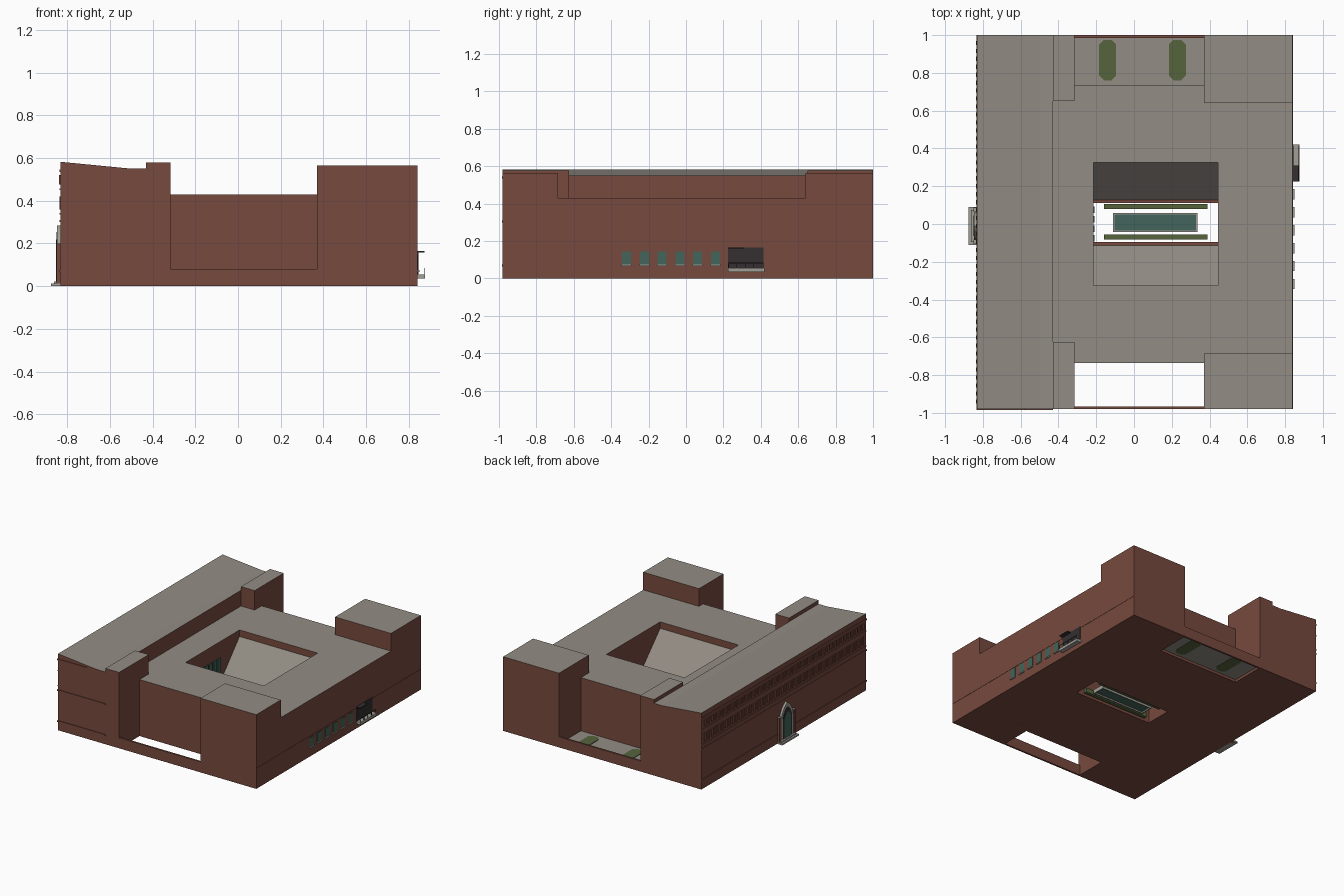
import bpy, bmesh
from math import cos, sin, pi

cube = bpy.data.objects.get("Cube")
if cube:
    bpy.data.objects.remove(cube, do_unlink=True)


def material(name, r, g, b):
    m = bpy.data.materials.new(name)
    m.use_nodes = True
    m.diffuse_color = (r, g, b, 1)
    bsdf = next(n for n in m.node_tree.nodes if n.type == 'BSDF_PRINCIPLED')
    bsdf.inputs["Base Color"].default_value = (r, g, b, 1)
    return m


BRICK = material("red brick", .185, .068, .048)
ROOF = material("roof grey", .29, .265, .23)
STONE = material("pale stone", .36, .345, .31)
GLASS = material("teal glass", .055, .13, .105)
GREEN = material("hedge green", .09, .127, .046)
DARK = material("dark metal", .035, .028, .03)


def finish(name, bm, mat, top=None):
    """Turn a bmesh into an object; upward faces take the top material."""
    bmesh.ops.recalc_face_normals(bm, faces=bm.faces[:])
    mesh = bpy.data.meshes.new(name)
    mesh.materials.append(mat)
    if top:
        mesh.materials.append(top)
        for f in bm.faces:
            f.material_index = int(f.normal.z > .3)
    bm.to_mesh(mesh)
    bm.free()
    obj = bpy.data.objects.new(name, mesh)
    bpy.context.collection.objects.link(obj)
    return obj


def add_prism(bm, profile, axis, a, b):
    """Extrude a closed 2D profile along an axis between a and b."""
    def place(u, v, w):
        return {'x': (w, u, v), 'y': (u, w, v), 'z': (u, v, w)}[axis]
    lo = [bm.verts.new(place(u, v, a)) for u, v in profile]
    hi = [bm.verts.new(place(u, v, b)) for u, v in profile]
    bm.faces.new(lo)
    bm.faces.new(hi)
    for i in range(len(lo)):
        j = (i + 1) % len(lo)
        bm.faces.new((lo[i], lo[j], hi[j], hi[i]))


def prism(name, profile, axis, a, b, mat, top=None):
    bm = bmesh.new()
    add_prism(bm, profile, axis, a, b)
    return finish(name, bm, mat, top)


def boxes(name, items, mat, top=None):
    """One object from several boxes given as (x0, x1, y0, y1, z0, z1)."""
    bm = bmesh.new()
    for x0, x1, y0, y1, z0, z1 in items:
        add_prism(bm, [(x0, y0), (x1, y0), (x1, y1), (x0, y1)], 'z', z0, z1)
    return finish(name, bm, mat, top)


W, E, S, N = -.83, .84, -.98, 1.0       # outer walls
WING, GAP_W, GAP_E = -.43, -.315, .37   # wing edge and end recesses
CW, CE, CY = -.215, .445, .325          # courtyard
GAP_S, GAP_N, LOW = -.735, .735, .43

# Main ring around the courtyard
boxes("main_block_west", [(WING, CW, GAP_S, GAP_N, 0, LOW)], BRICK, ROOF)
boxes("main_block_east", [(CE, E, GAP_S, GAP_N, 0, LOW)], BRICK, ROOF)
boxes("main_block_south", [(CW, CE, GAP_S, -CY, 0, LOW)], BRICK, ROOF)
boxes("main_block_north", [(CW, CE, CY, GAP_N, 0, LOW)], BRICK, ROOF)

# Tall west wing with a sloped roof
prism("west_wing", [(W, 0), (WING, 0), (WING, .55), (-.5, .55), (W, .582)],
      'y', S, N, BRICK, ROOF)

# Corner towers and stair blocks
boxes("east_tower_front", [(GAP_E, E, S, -.685, 0, .565)], BRICK, ROOF)
boxes("east_tower_back", [(GAP_E, E, .64, N, 0, .565)], BRICK, ROOF)
boxes("stair_block_front", [(WING, GAP_W, S, -.625, 0, .578)], BRICK, ROOF)
boxes("stair_block_back", [(WING, GAP_W, .65, N, 0, .578)], BRICK, ROOF)

# Low garden walls and the back terrace with lawns
boxes("front_garden_wall", [(GAP_W, GAP_E, S, S + .014, 0, .08)], BRICK)
boxes("back_garden_wall", [(GAP_W, GAP_E, N - .014, N, 0, .08)], BRICK)
boxes("terrace_floor", [(GAP_W, GAP_E, GAP_N, N - .014, .02, .025)], ROOF)
for side, cx in (("right", -.14), ("left", .23)):
    hx, hy, c = .045, .107, .025
    outline = [(hx, hy - c), (hx - c, hy), (c - hx, hy), (-hx, hy - c),
               (-hx, c - hy), (c - hx, -hy), (hx - c, -hy), (hx, c - hy)]
    prism(side + "_lawn", [(cx + u, .868 + v) for u, v in outline],
          'z', .018, .029, GREEN)

# Courtyard lean-to roofs, hedges and skylight
for side, s in (("north", 1), ("south", -1)):
    inner = .11 if s > 0 else .095
    prism(side + "_lean_to",
          [(s * CY, 0), (s * inner, 0), (s * inner, .16),
           (s * (inner + .018), .16), (s * CY, .38)],
          'x', CW, CE, BRICK, ROOF)
    y = s * .08 + .012
    boxes(side + "_hedge", [(-.16, .39, y - .013, y + .013, .01, .045)], GREEN)
    # Brick coping in front of the glazed slope
    boxes(side + "_coping", [(CW, CE, min(s * inner, s * (inner + .018)),
                              max(s * inner, s * (inner + .018)), .155, .163)], BRICK)
boxes("skylight_frame", [(-.11, .335, -.042, -.034, .01, .04),
                         (-.11, .335, .05, .058, .01, .04),
                         (-.11, -.102, -.034, .05, .01, .04),
                         (.327, .335, -.034, .05, .01, .04)], STONE)
boxes("skylight_glass", [(-.102, .327, -.034, .05, .02, .034)], GLASS)
boxes("courtyard_windows", [(CW, CW + .006, y - .018, y + .018, .2, .31)
                            for y in (-.075, -.025, .025, .075)], GLASS)

# Brick string courses wrapping the west wing
for label, z in (("lower", .065), ("middle", .3), ("upper", .535)):
    p = .005
    boxes(label + "_string_course", [
        (W - p, W, S - p, N, z, z + .01),
        (W, WING if z < .5 else -.58, S - p, S, z, z + .01)], BRICK)

# Toothed brickwork on the west facade
teeth = []
count = 46
for i in range(count):
    y = S + .02 + (N - S - .04) * (i + .5) / count
    teeth.append((W - .007, W, y - .011, y + .011, .475, .52))
    teeth.append((W - .006, W, y - .011, y + .011, .36, .42))
boxes("brick_teeth", teeth, BRICK)
boxes("brick_bands", [(W - .005, W, S, N, .45, .457),
                      (W - .005, W, S, N, .335, .342)], BRICK)


# Pointed west doorway with steps
def pointed_arch(half, spring, base=.02):
    """Gothic arch outline from two arcs struck from opposite springers."""
    arc = [(half - 2 * half * (1 - cos(a)), spring + 2 * half * sin(a))
           for a in (pi / 3 * k / 5 for k in range(6))]
    return ([(-half, base), (half, base)] + arc
            + [(-u, v) for u, v in reversed(arc[:-1])])


MID = -.01
for name, half, spring, x, mat in (
        ("doorway_arch", .072, .16, W - .017, STONE),
        ("doorway_recess", .054, .16, W - .019, DARK),
        ("doorway_glass", .04, .15, W - .021, GLASS)):
    prism(name, [(u + MID, v) for u, v in pointed_arch(half, spring)],
          'x', x, W, mat)
boxes("doorway_piers", [(W - .02, W, MID + s * .085 - .012, MID + s * .085 + .012, 0, .2)
                        for s in (-1, 1)], BRICK, STONE)
boxes("door_steps", [(W - .045, W, -.11, .09, 0, .012),
                     (W - .032, W, -.095, .075, .012, .022)], STONE)

# East windows with sills, and a string course
centres = [-.318 + .095 * i for i in range(6)]
boxes("east_windows", [(E, E + .003, y - .024, y + .024, .075, .145)
                       for y in centres], GLASS)
boxes("east_sills", [(E, E + .009, y - .027, y + .027, .066, .075)
                     for y in centres], STONE)
boxes("east_string_course", [(E, E + .002, S, N, .152, .157)], BRICK)

# East entrance with landing, canopy and railing
boxes("entrance_recess", [(E, E + .004, .225, .415, .055, .165)], DARK)
boxes("entrance_canopy", [(E, E + .032, .225, .31, .157, .165)], DARK)
boxes("entrance_landing", [(E, E + .036, .225, .42, .035, .055)], STONE)
boxes("entrance_railing",
      [(E + .03, E + .033, .225, .415, .08, .084)]
      + [(E + .03, E + .033, y, y + .004, .055, .08)
         for y in (.225, .27, .315, .36, .411)], DARK)
